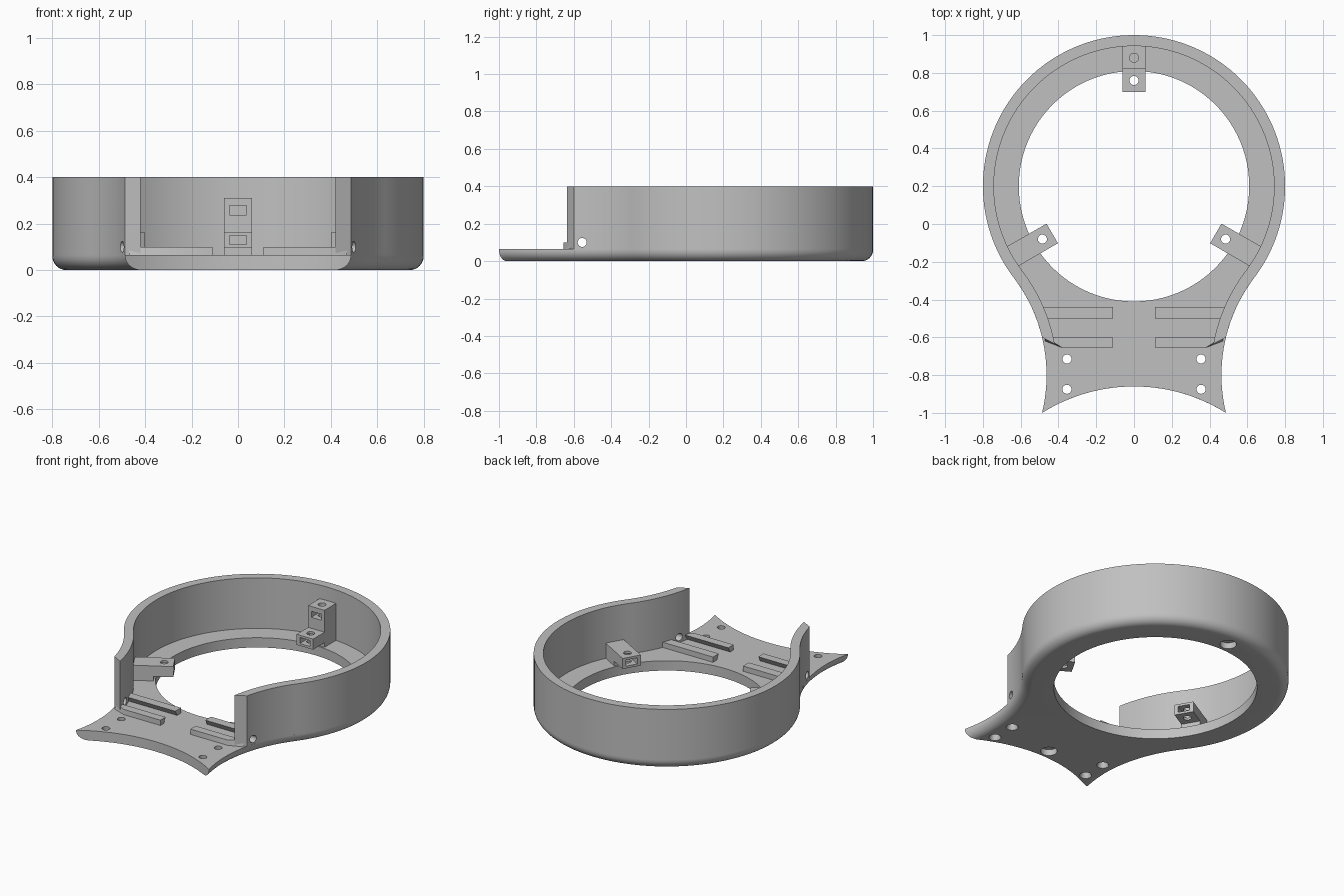
import bpy, bmesh
from math import sin, cos, pi, asin, atan2, radians
from mathutils import Vector, Matrix
from mathutils.geometry import intersect_sphere_sphere_2d

if "Cube" in bpy.data.objects:
    bpy.data.objects.remove(bpy.data.objects["Cube"])

grey = bpy.data.materials.new("plain grey")
grey.use_nodes = True
grey.diffuse_color = (0.53, 0.53, 0.53, 1)
grey.node_tree.nodes["Principled BSDF"].inputs["Base Color"].default_value = grey.diffuse_color

RING, RING_R = Vector((0, 0.2)), 0.8          # main circle
SIDE, SIDE_R = Vector((1.315, -0.8)), 0.852   # concave flank
FRONT, FRONT_R = Vector((0, -1.777)), 0.917   # concave front edge
FLOOR, TOP = 0.065, 0.4


def make(name, bm):
    bmesh.ops.recalc_face_normals(bm, faces=bm.faces)
    mesh = bpy.data.meshes.new(name)
    bm.to_mesh(mesh)
    bm.free()
    mesh.materials.append(grey)
    ob = bpy.data.objects.new(name, mesh)
    bpy.context.collection.objects.link(ob)
    return ob


def loft(name, levels):
    """Solid through (z, outline) levels that share a point count."""
    bm = bmesh.new()
    rows = [[bm.verts.new((x, y, z)) for x, y in pts] for z, pts in levels]
    n = len(rows[0])
    for a, b in zip(rows, rows[1:]):
        for i in range(n):
            j = (i + 1) % n
            bm.faces.new((a[i], a[j], b[j], b[i]))
    bm.faces.new(rows[0][::-1])
    bm.faces.new(rows[-1])
    return make(name, bm)


def box(name, x0, x1, y0, y1, z0, z1):
    pts = [(x0, y0), (x1, y0), (x1, y1), (x0, y1)]
    return loft(name, [(z0, pts), (z1, pts)])


def drill(x, y, z0, z1, r0, r1=None, axis="Z", sides=24):
    bm = bmesh.new()
    bmesh.ops.create_cone(bm, cap_ends=True, segments=sides, radius1=r0,
                          radius2=r0 if r1 is None else r1, depth=z1 - z0)
    turn = Matrix.Rotation(pi / 2, 4, "Y") if axis == "X" else Matrix()
    bm.transform(Matrix.Translation((x, y, (z0 + z1) / 2)) @ turn)
    return make("cutter", bm)


def apply_boolean(ob, other, operation="DIFFERENCE"):
    mod = ob.modifiers.new("cut", "BOOLEAN")
    mod.operation, mod.object, mod.solver = operation, other, "EXACT"
    other.hide_render = True
    with bpy.context.temp_override(object=ob, active_object=ob):
        bpy.ops.object.modifier_apply(modifier=mod.name)
    bpy.data.objects.remove(other)


def arc(c, r, a0, a1, n):
    return [(c.x + r * cos(a0 + (a1 - a0) * i / n),
             c.y + r * sin(a0 + (a1 - a0) * i / n)) for i in range(n + 1)]


def flank_path(inset, end_y):
    """Right end, round the back, to the left end."""
    r = SIDE_R + inset
    to_ring = RING - SIDE
    tangent = atan2(to_ring.y, to_ring.x)
    half = arc(SIDE, r, pi - asin((end_y - SIDE.y) / r), tangent, 20)
    half += arc(RING, RING_R - inset, tangent - pi, pi / 2, 48)[1:]
    return half + [(-x, y) for x, y in half[-2::-1]]


def plate_outline(inset):
    hits = intersect_sphere_sphere_2d(SIDE, SIDE_R + inset, FRONT, FRONT_R)
    tip = min(hits, key=lambda p: p.x)
    a = atan2(tip.y - FRONT.y, tip.x - FRONT.x)
    return flank_path(inset, tip.y) + arc(FRONT, FRONT_R, pi - a, a, 24)[1:-1]


# Base plate with a rounded lower flank
R = 0.06
levels = []
for i in range(9):
    t = pi / 2 * i / 8
    levels.append((R * (1 - cos(t)), plate_outline(R * (1 - sin(t)))))
levels.append((FLOOR, plate_outline(0)))
base = loft("base_plate", levels)
apply_boolean(base, drill(0, RING.y, -0.1, 0.2, 0.61, sides=96))
for s in (-1, 1):
    for y in (-0.715, -0.875):
        apply_boolean(base, drill(s * 0.355, y, -0.1, 0.2, 0.024))
        apply_boolean(base, drill(s * 0.355, y, -0.001, 0.03, 0.037, 0.024))
# Blind pockets underneath
for y in (0.88, -0.795):
    apply_boolean(base, drill(0, y, -0.05, 0.04, 0.05, sides=32))

# Tall wall, open at the front, with a cross hole
wall_plan = flank_path(0, -0.6) + flank_path(0.058, -0.635)[::-1]
wall = loft("outer_wall", [(FLOOR, wall_plan), (TOP, wall_plan)])
apply_boolean(wall, drill(0, -0.555, 0.1 - 0.7, 0.1 + 0.7, 0.024, axis="X"))
wall.name = "outer_wall"

# Undercut board rails
for s, side in ((-1, "right"), (1, "left")):
    def rail(name, low, high):
        flip = lambda pts: [(s * x, y) for x, y in pts]
        loft(f"{name}_{side}", [(FLOOR, flip(low)), (0.1, flip(high))])
    rear = lambda y: [(0.11, y), (0.48, y), (0.5, -0.44), (0.11, -0.44)]
    fore = lambda y: [(0.11, -0.655), (0.38, -0.655), (0.47, y), (0.11, y)]
    rail("rear_rail", rear(-0.48), rear(-0.5))
    rail("front_rail", fore(-0.62), fore(-0.6))

# Screw clips spaced round the ring, the back one with a raised step
for name, turn in (("back_clip", 0), ("right_clip", 120), ("left_clip", -120)):
    tall = turn == 0
    clip = box(name, -0.06, 0.06, 0.5, 0.745, 0.095, 0.165)
    apply_boolean(clip, box("foot", -0.06, 0.06, 0.62, 0.745, FLOOR,
                            0.31 if tall else 0.165), "UNION")
    apply_boolean(clip, drill(0, 0.56, 0, 0.2, 0.024))
    apply_boolean(clip, box("slot", -0.037, 0.037, 0.45, 0.6, 0.11, 0.15))
    if tall:
        apply_boolean(clip, drill(0, 0.68, 0.2, 0.4, 0.024))
        apply_boolean(clip, box("slot", -0.037, 0.037, 0.58, 0.72, 0.238, 0.278))
    clip.location = (0, RING.y, 0)
    clip.rotation_euler.z = radians(turn)

# Smooth curves, crisp edges
for ob in bpy.context.collection.objects:
    if ob.type == "MESH" and ob.data.materials and ob.data.materials[0] == grey:
        bpy.ops.object.select_all(action="DESELECT")
        ob.select_set(True)
        bpy.context.view_layer.objects.active = ob
        bpy.ops.object.shade_smooth_by_angle(angle=radians(30))
